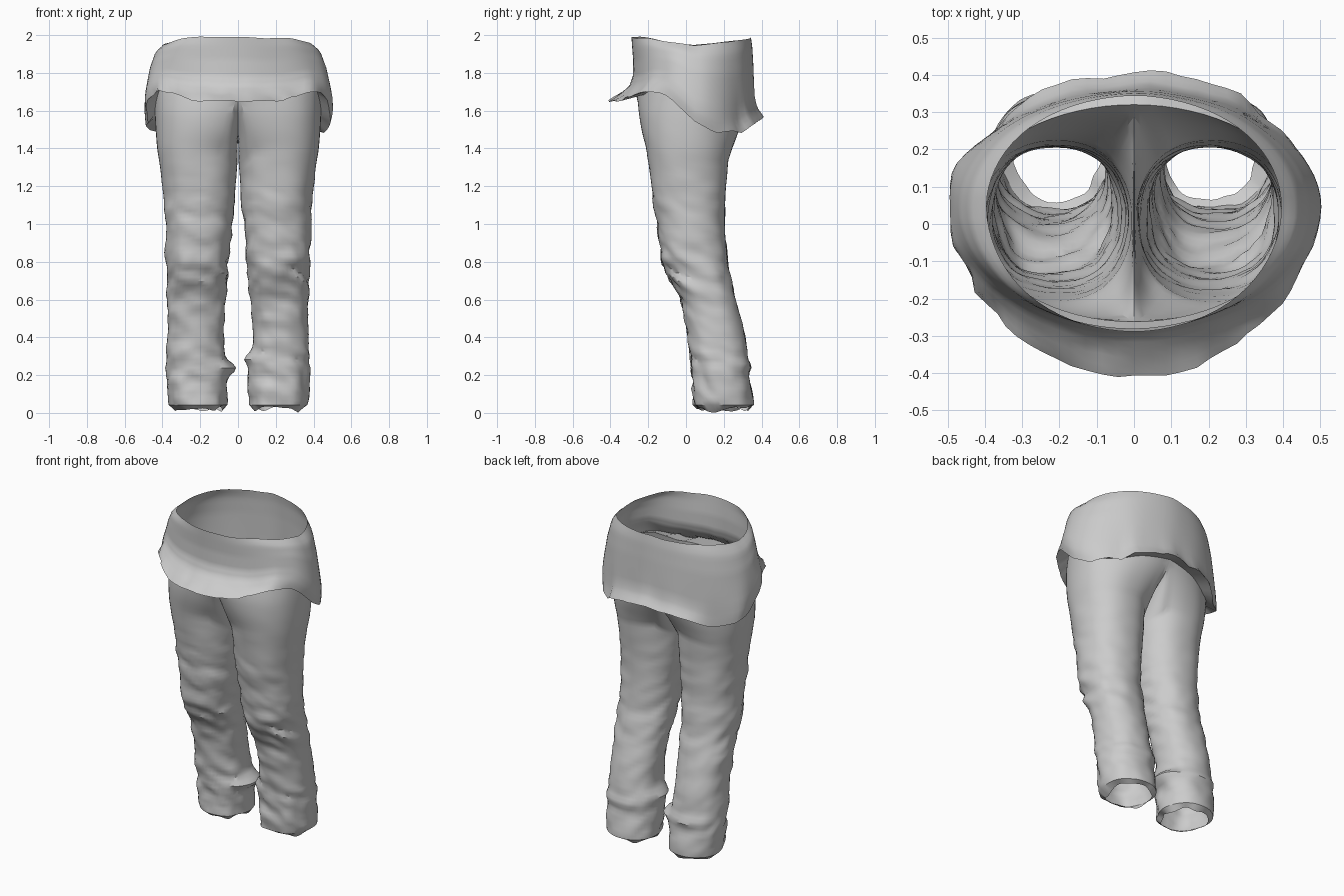
import bpy, bmesh, math
from mathutils import Vector, noise

if "Cube" in bpy.data.objects:
    bpy.data.objects.remove(bpy.data.objects["Cube"])

N = 36          # points round the outer half of one leg / half of the waist
M = 18          # points along the inner leg / crotch seam


def lerp(a, b, t):
    return a + (b - a) * t


def table(rows, k):
    """Linear lookup in rows sorted by first column; returns list of values."""
    if k <= rows[0][0]:
        return rows[0][1:]
    for a, b in zip(rows, rows[1:]):
        if k <= b[0]:
            t = (k - a[0]) / (b[0] - a[0])
            return [lerp(p, q, t) for p, q in zip(a[1:], b[1:])]
    return rows[-1][1:]


def gauss(x, c, w):
    return math.exp(-((x - c) / w) ** 2)


def finish(bm, name, angle):
    bmesh.ops.recalc_face_normals(bm, faces=bm.faces)
    me = bpy.data.meshes.new(name)
    bm.to_mesh(me)
    bm.free()
    ob = bpy.data.objects.new(name, me)
    bpy.context.collection.objects.link(ob)
    bpy.ops.object.select_all(action='DESELECT')
    ob.select_set(True)
    bpy.context.view_layer.objects.active = ob
    bpy.ops.object.shade_smooth_by_angle(angle=math.radians(angle))
    return ob


def bridge(bm, rings):
    for a, b in zip(rings, rings[1:]):
        for i in range(len(a)):
            j = (i + 1) % len(a)
            bm.faces.new((a[i], a[j], b[j], b[i]))


# height of shirt hem and top edge by angle (-90 front, 0 side, 90 back)
HEM = [(-90, 1.645), (-60, 1.655), (-40, 1.70), (-22, 1.70), (-10, 1.62), (0, 1.55),
       (20, 1.495), (45, 1.49), (65, 1.535), (90, 1.565)]
TOP = [(-90, 1.985), (-60, 1.99), (-35, 1.97), (0, 1.945), (40, 1.96), (70, 1.99), (90, 1.995)]
# shirt: fraction down, half width, front y, back y
SHIRT = [(0, .395, -.288, .345), (.12, .437, -.285, .352), (.35, .465, -.278, .357), (.6, .483, -.278, .36),
         (.75, .493, -.295, .362), (.88, .495, -.34, .372), (1, .485, -.405, .405)]
# leg: z, inner x, outer x, front y, back y
LEG = [(0, .07, .34, .05, .35), (.05, .06, .37, .035, .358), (.2, .055, .38, .035, .335),
       (.4, .078, .372, .01, .315), (.6, .066, .376, -.025, .265), (.7, .055, .38, -.085, .24),
       (.8, .05, .382, -.125, .22), (1, .03, .385, -.155, .205), (1.2, .012, .40, -.182, .212),
       (1.4, .0, .425, -.21, .23), (1.6, .0, .435, -.255, .265)]
# wrinkle strength by z
WRINKLE = [(0, .018), (.25, .022), (.42, .010), (.6, .013), (.72, .026), (.85, .017), (1.1, .012), (1.3, .004), (1.6, .003)]


def oval(phi, a, f, b):
    """Waist section whose widest point sits slightly behind centre."""
    mid = .045
    s = math.sin(phi)
    return a * math.cos(phi), mid + (s * (b - mid) if s > 0 else s * (mid - f))


def waist(phi):
    """Seam where trousers meet the underside of the shirt hem."""
    x, y = oval(phi, .44, -.262, .32)
    return Vector((x, y, table(HEM, math.degrees(phi))[0] + .03))


# shirt tail: loose band with flared hem folded back onto the trousers
bm = bmesh.new()
rings = []
ROWS = 20
for r in range(ROWS + 2):
    ring = []
    for i in range(2 * N):
        ang = -math.pi / 2 + math.pi * i / N
        side = 1 if i <= N else -1
        phi = ang if i <= N else math.pi - ang
        if r > ROWS:
            p = waist(phi)
            p.x *= side
        else:
            u = r / ROWS
            a, f, b = table(SHIRT, u)
            x, y = oval(phi, a, f, b)
            deg = math.degrees(phi)
            z = lerp(table(TOP, deg)[0], table(HEM, deg)[0], u)
            p = Vector((x * side, y, z))
            n1 = noise.noise(Vector((p.x * 5, p.y * 5, 3 + z * 2)))
            n2 = noise.noise(Vector((p.x * 11, p.y * 11, 9 + z * 3)))
            k = 1 + .025 * n1 * (.4 + u) + .04 * n2 * u ** 4
            p.x *= k
            p.y *= k
            p.z += .02 * n1 * (1 - u) + .02 * n2 * u ** 3
        ring.append(bm.verts.new(p))
    rings.append(ring)
bridge(bm, rings)
finish(bm, "shirt_tail", 60)


def leg_point(side, th, z):
    xi, xo, f, b = table(LEG, z)
    c, s = math.cos(th), math.sin(th)
    c = math.copysign(abs(c) ** .9, c)
    s = math.copysign(abs(s) ** .9, s)
    return Vector((side * ((xi + xo) / 2 + (xo - xi) / 2 * c), (f + b) / 2 + (b - f) / 2 * s, z))


def wrinkle(side, th, z):
    """Mostly horizontal folds, slanting round the leg, plus ankle bunching."""
    c, s = math.cos(th), math.sin(th)
    slope = .05 * s + .04 * c * side
    q = Vector((c * 1.3 + side * 7, s * 1.3, (z + slope) * 14))
    fold = noise.noise(q) + .4 * noise.noise(q * 2.1)
    front = .7 - .3 * s
    d = table(WRINKLE, z)[0] * fold * front
    cuff = .24 if side < 0 else .29
    d += (.055 if side < 0 else .03) * gauss(z, cuff, .035) * max(0, -c) ** 3
    d += .015 * gauss(z, .25, .03) * max(0, s) ** 2
    return d


# trousers: two open leg tubes joined along the crotch seam
bm = bmesh.new()
T = math.radians(125)
UPPER, LOWER, SPLIT = 16, 54, 1.2
for side in (1, -1):
    rings = []
    for r in range(UPPER + LOWER + 1):
        ring = []
        for i in range(N + M):
            if i <= N:
                th = lerp(-T, T, i / N)
                d = waist(lerp(-math.pi / 2, math.pi / 2, i / N))
            else:
                q = (i - N) / M
                th = lerp(T, 2 * math.pi - T, q)
                d = waist(math.pi / 2).lerp(waist(-math.pi / 2), q)
                d.z -= .2 * math.sin(math.pi * q) ** .7
            if i in (0, N):
                d.x = 0
            d.x *= side
            if r <= UPPER:
                t = r / UPPER
                e = leg_point(side, th, lerp(d.z, SPLIT, t))
                p = d.lerp(e, min(1, 1.6 * t) ** .8)
                p.z = e.z
                amp = t
            else:
                v = (r - UPPER) / LOWER
                p = leg_point(side, th, lerp(SPLIT, .02, v))
                amp = 1
            w = amp * wrinkle(side, th, p.z)
            if r == UPPER + LOWER:
                w -= .022
                p.z += .025 * noise.noise(Vector((p.x * 10, p.y * 10, 2)))
            p.x += side * w * math.cos(th)
            p.y += w * math.sin(th)
            p.x = side * max(side * p.x, 0 if r == 0 else .003)
            p.z = max(p.z, 0)
            ring.append(bm.verts.new(p))
        rings.append(ring)
    bridge(bm, rings)
seam = [v for v in bm.verts if abs(v.co.x) < 1e-5]
bmesh.ops.remove_doubles(bm, verts=seam, dist=.0005)
finish(bm, "trousers", 32)
